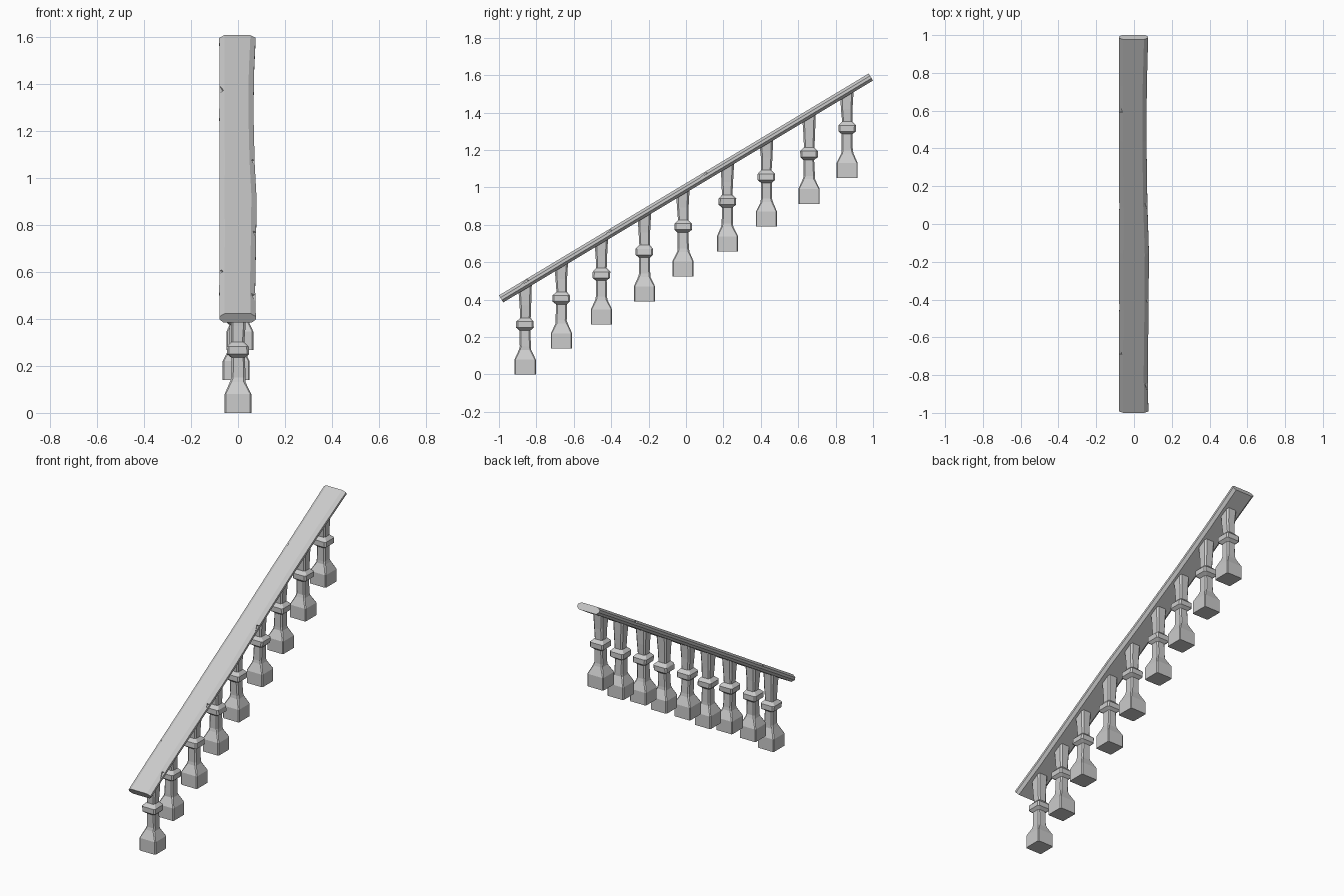
import bpy, bmesh, math, random
from mathutils import Matrix, Vector

if "Cube" in bpy.data.objects:
    bpy.data.objects.remove(bpy.data.objects["Cube"])

random.seed(4)
SLOPE = math.atan(0.6)
RAIL_Z = 0.997


def loft(name, rings):
    """Closed flat-shaded mesh through a list of equal-length rings."""
    bm = bmesh.new()
    loops = [[bm.verts.new(p) for p in r] for r in rings]
    n = len(loops[0])
    for a, b in zip(loops, loops[1:]):
        for i in range(n):
            j = (i + 1) % n
            bm.faces.new((a[i], a[j], b[j], b[i]))
    bm.faces.new(loops[0][::-1])
    bm.faces.new(loops[-1])
    bmesh.ops.recalc_face_normals(bm, faces=bm.faces)
    me = bpy.data.meshes.new(name)
    bm.to_mesh(me)
    bm.free()
    ob = bpy.data.objects.new(name, me)
    bpy.context.collection.objects.link(ob)
    return ob


def square(h, c):
    """Square outline of half width h with corners cut by c."""
    k = h - c
    return [(h, -k), (h, k), (k, h), (-k, h), (-h, k), (-h, -k), (-k, -h), (k, -h)]


# Handrail: flattened octagon, slightly worn along its right edge
HALF_L = 1.153
stations = [(-1, .076, -.079), (-.8, .073, -.08), (-.45, .077, -.078), (-.15, .079, -.079),
            (.1, .071, -.078), (.45, .066, -.08), (.75, .068, -.079), (1, .075, -.08)]
rings = []
for t, r, l in stations:
    y = t * HALF_L
    rings.append([(r, y, -.007), (r, y, .008), (r - .022, y, .022), (l + .022, y, .022),
                  (l, y, .008), (l, y, -.007), (l + .017, y, -.022), (r - .017, y, -.022)])
rail = loft("handrail", rings)
tilt = Matrix.Translation((0, 0, RAIL_Z)) @ Matrix.Rotation(SLOPE, 4, 'X')

# Chips along the rail edges: (x, position along rail, length)
bm = bmesh.new()
for x, y, s in [(-.081, -.79, .02), (.078, .12, .04), (.079, -1.0, .05),
                (-.083, .72, .05), (.083, -.47, .03)]:
    m = (Matrix.Translation((x, y, .018)) @ Matrix.Rotation(.3, 4, 'Z')
         @ Matrix.Diagonal((.03, s, .02, 1)))
    bmesh.ops.create_cube(bm, size=1, matrix=m)
me = bpy.data.meshes.new("chip_cutter")
bm.to_mesh(me)
bm.free()
cutter = bpy.data.objects.new("chip_cutter", me)
bpy.context.collection.objects.link(cutter)
cutter.hide_render = True
cutter.hide_viewport = True
mod = rail.modifiers.new("chips", 'BOOLEAN')
mod.operation = 'DIFFERENCE'
mod.solver = 'EXACT'
mod.object = cutter
rail.matrix_world = tilt
cutter.matrix_world = tilt

# Balusters: chamfered square posts (height, half width, corner cut)
PROFILE = [(0, .057, .005), (.08, .057, .005), (.132, .033, .007), (.15, .030, .008),
           (.235, .029, .008), (.250, .047, .009), (.282, .047, .009),
           (.302, .028, .008), (.37, .031, .009)]
POSTS = [(0, -.86, 0), (-.008, -.666, .14), (.008, -.452, .267), (0, -.222, .39),
         (0, -.016, .524), (0, .222, .658), (0, .43, .79), (0, .658, .912), (0, .861, 1.05)]
for i, (px, py, pz) in enumerate(POSTS):
    rings = []
    for z, h, c in PROFILE:
        w = 0 if z < .1 else .002
        dx, dy = random.uniform(-w, w), random.uniform(-w, w)
        rings.append([(px + x + dx, py + y + dy, pz + z) for x, y in square(h, c)])
    # top follows the slope and is buried in the rail
    rings.append([(px + x, py + y, RAIL_Z - .008 + .6 * (py + y)) for x, y in square(.036, .010)])
    loft(f"baluster_{i + 1}", rings)
